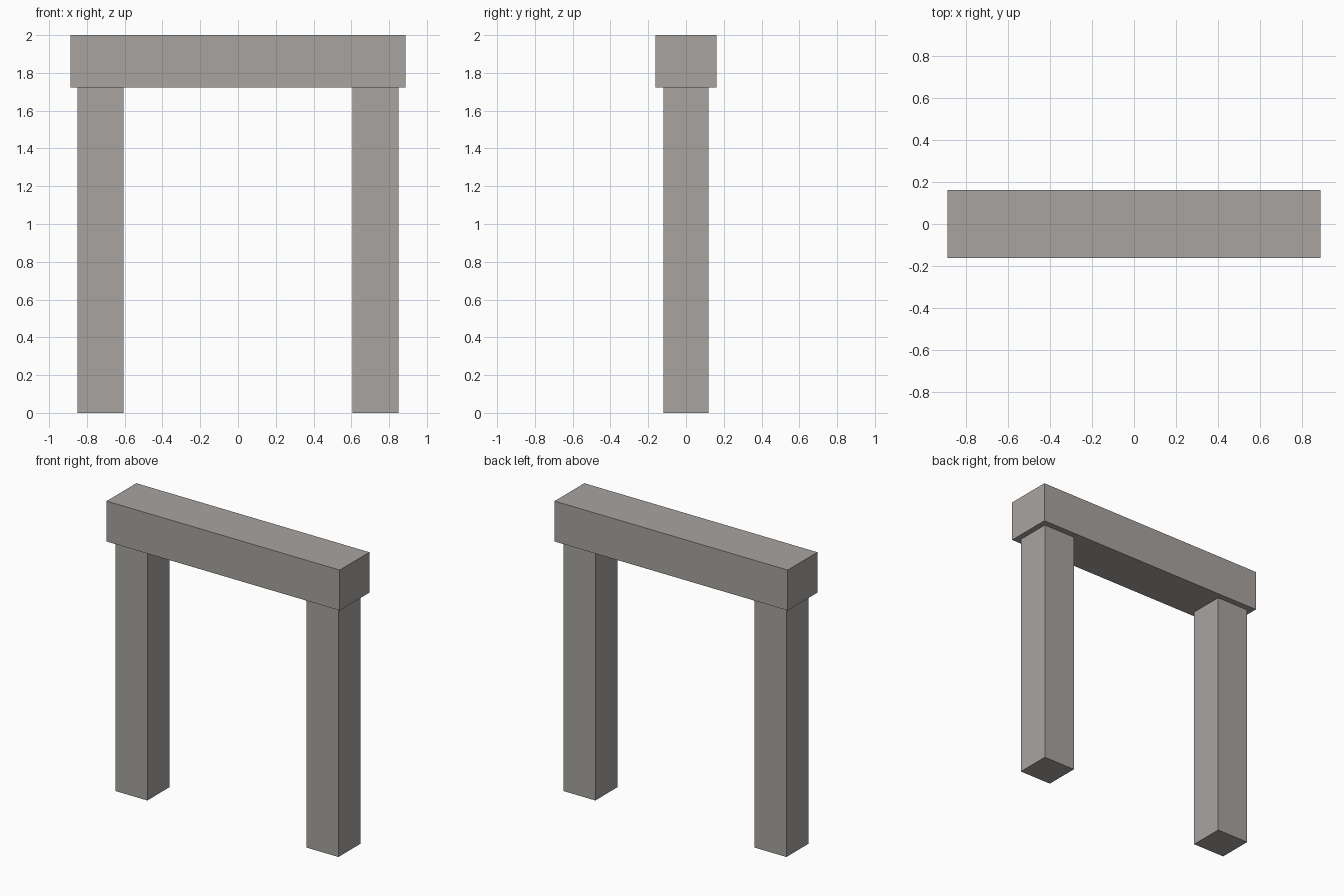
import bpy

cube = bpy.data.objects.get("Cube")
if cube:
    bpy.data.objects.remove(cube, do_unlink=True)

# Single stone colour
stone = bpy.data.materials.new("warm_grey_stone")
stone.use_nodes = True
colour = (0.39, 0.37, 0.35, 1)
stone.diffuse_color = colour
stone.node_tree.nodes["Principled BSDF"].inputs["Base Color"].default_value = colour


def block(name, centre, size):
    """Add a flat-sided stone block with its scale applied."""
    bpy.ops.mesh.primitive_cube_add(size=1, location=centre)
    obj = bpy.context.object
    obj.name = obj.data.name = name
    obj.scale = size
    bpy.ops.object.transform_apply(location=False, rotation=False, scale=True)
    obj.data.materials.append(stone)
    return obj


height = 2.0
post_height = 1.722
post_width = 0.243
post_offset = 0.727

# Two upright posts
for name, side in (("left_post", 1), ("right_post", -1)):
    block(name, (side * post_offset, 0, post_height / 2),
          (post_width, 0.24, post_height))

# Overhanging beam resting on the posts
beam_height = height - post_height
block("lintel_beam", (0, 0, post_height + beam_height / 2),
      (1.774, 0.322, beam_height))
